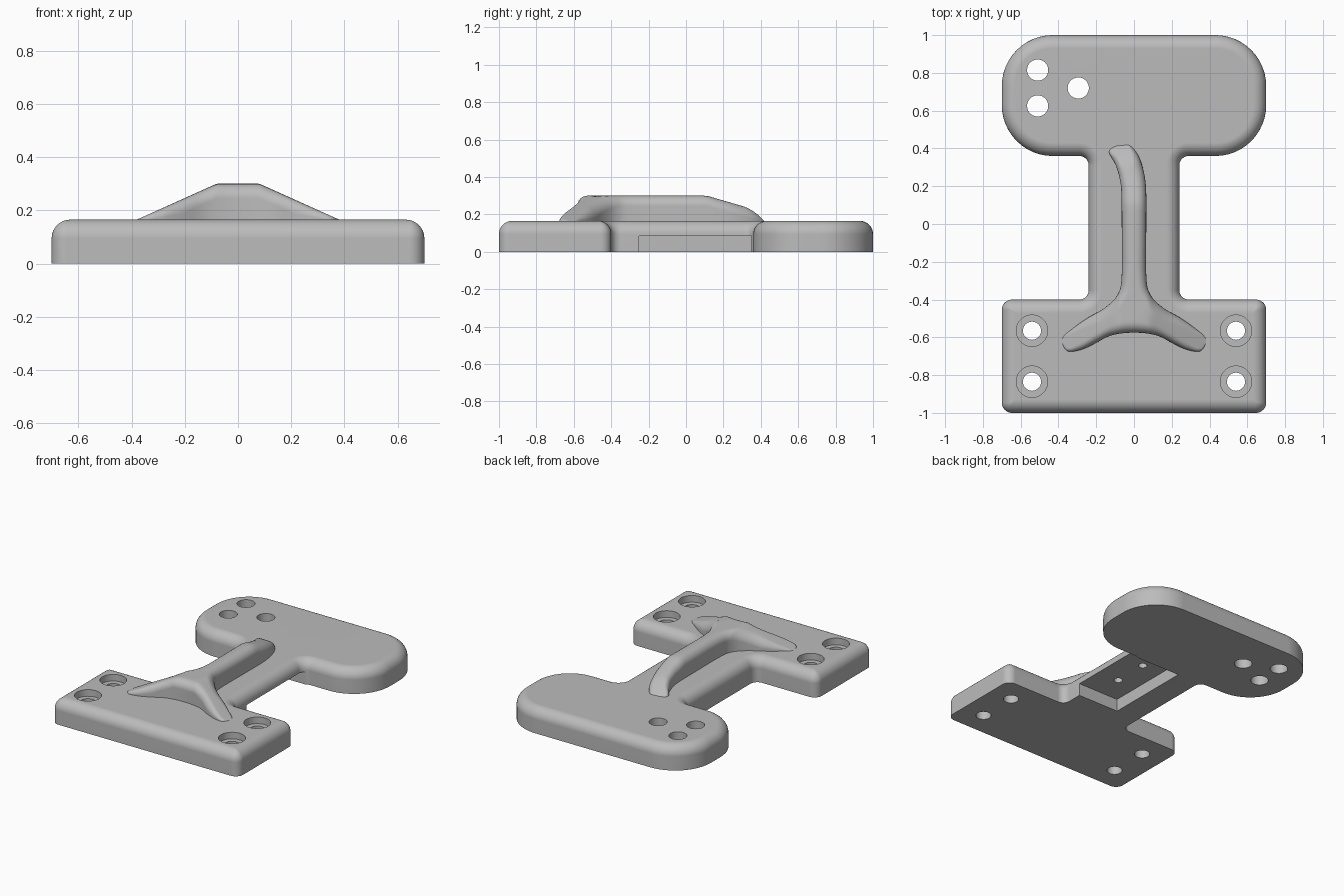
import bpy
import bmesh
import math
from mathutils import Vector

cube = bpy.data.objects.get("Cube")
if cube:
    bpy.data.objects.remove(cube, do_unlink=True)

# Single grey material
grey = bpy.data.materials.new("plain grey")
grey.use_nodes = True
colour = (0.5, 0.5, 0.5, 1.0)
grey.diffuse_color = colour
grey.node_tree.nodes["Principled BSDF"].inputs["Base Color"].default_value = colour

PLATE_TOP = 0.165
EDGE_RADIUS = 0.07


def make_object(name, bm):
    bmesh.ops.remove_doubles(bm, verts=bm.verts, dist=0.0002)
    bmesh.ops.recalc_face_normals(bm, faces=bm.faces)
    mesh = bpy.data.meshes.new(name)
    bm.to_mesh(mesh)
    bm.free()
    mesh.materials.append(grey)
    obj = bpy.data.objects.new(name, mesh)
    bpy.context.collection.objects.link(obj)
    return obj


def select_only(obj):
    bpy.ops.object.select_all(action='DESELECT')
    obj.select_set(True)
    bpy.context.view_layer.objects.active = obj


def smooth(obj, angle):
    select_only(obj)
    bpy.ops.object.shade_smooth_by_angle(angle=math.radians(angle))
    weighted = obj.modifiers.new("weighted normals", 'WEIGHTED_NORMAL')
    weighted.keep_sharp = True


def bridge(bm, ring_a, ring_b):
    count = len(ring_a)
    for i in range(count):
        j = (i + 1) % count
        bm.faces.new((ring_a[i], ring_a[j], ring_b[j], ring_b[i]))


def rounded_outline(corners, inset, steps=12):
    """Right-angled outline with rounded corners, moved inward by inset."""
    points = []
    for i, (x, y, radius) in enumerate(corners):
        here = Vector((x, y))
        before = Vector(corners[i - 1][:2])
        after = Vector(corners[(i + 1) % len(corners)][:2])
        e0, e1 = (here - before).normalized(), (after - here).normalized()
        convex = e0.x * e1.y - e0.y * e1.x > 0
        r = max(0.004, radius - inset) if convex else radius + inset
        here += inset * Vector((-e0.y - e1.y, e0.x + e1.x))
        centre = here + (e1 - e0) * r
        for k in range(steps + 1):
            t = math.pi / 2 * k / steps
            points.append(centre + r * (e0 * math.sin(t) - e1 * math.cos(t)))
    return points


# Plate: mounting base, neck and rounded paddle in one outline
half = [(0.7, -1, 0.055), (0.7, -0.4, 0.055), (0.24, -0.4, 0.05),
        (0.24, 0.36, 0.05), (0.7, 0.36, 0.27), (0.7, 1, 0.27)]
corners = half + [(-x, y, r) for x, y, r in reversed(half)]
levels = [(0, 0)]
for k in range(9):
    a = math.pi / 2 * k / 8
    levels.append((EDGE_RADIUS * (1 - math.cos(a)),
                   PLATE_TOP - EDGE_RADIUS * (1 - math.sin(a))))
bm = bmesh.new()
rings = [[bm.verts.new((p.x, p.y, z)) for p in rounded_outline(corners, d)]
         for d, z in levels]
for lower, upper in zip(rings, rings[1:]):
    bridge(bm, lower, upper)
bm.faces.new(rings[0])
bm.faces.new(rings[-1])
plate = make_object("mounting_plate", bm)


# Holes and underside pocket
def cut(cutter):
    cutter.hide_render = True
    mod = plate.modifiers.new("cut", 'BOOLEAN')
    mod.operation = 'DIFFERENCE'
    mod.solver = 'EXACT'
    mod.object = cutter
    select_only(plate)
    bpy.ops.object.modifier_apply(modifier=mod.name)
    bpy.data.objects.remove(cutter, do_unlink=True)


def cut_hole(x, y, radius, low, high):
    bpy.ops.mesh.primitive_cylinder_add(vertices=40, radius=radius, depth=high - low,
                                        location=(x, y, (low + high) / 2))
    cut(bpy.context.object)


# pocket open to one side of the neck
bpy.ops.mesh.primitive_cube_add(size=1, location=(0.13, 0.05, 0.0))
pocket = bpy.context.object
pocket.scale = (0.4, 0.6, 0.17)
cut(pocket)
for y in (-0.06, 0.18):
    cut_hole(0.08, y, 0.027, 0.05, 0.14)

# counterbored screw holes in the base
for x in (-0.54, 0.54):
    for y in (-0.565, -0.835):
        cut_hole(x, y, 0.083, PLATE_TOP - 0.045, 0.3)
        cut_hole(x, y, 0.048, -0.1, 0.3)

# plain holes in the paddle
for x, y in ((-0.51, 0.815), (-0.51, 0.625), (-0.295, 0.72)):
    cut_hole(x, y, 0.056, -0.1, 0.3)
smooth(plate, 30)


# Ridge: forked at the front, with a tail that bends aside at the back
def ridge_top(p):
    z = 0.3 - 0.45 * max(0, abs(p.x) - 0.08)
    z -= 0.29 * max(0, p.y - 0.11)
    return z - 3.2 * max(0, p.y - 0.3) ** 2


# each entry: point on the outline, matching point on the crest
crest = [(0, -0.5), (0.11, -0.515), (0.21, -0.56), (0.3, -0.605), (0.36, -0.635)]
arm_front = [(0, -0.575), (0.12, -0.59), (0.22, -0.64), (0.29, -0.668), (0.355, -0.672)]
arm_back = [(0.085, -0.37), (0.15, -0.44), (0.25, -0.5), (0.32, -0.55), (0.385, -0.61)]
arm = list(zip(arm_front, crest)) + list(zip(arm_back, crest))[::-1]

tail_crest = [(0, -0.3), (0, 0), (-0.003, 0.18), (-0.03, 0.28), (-0.065, 0.34), (-0.1, 0.39)]
tail_right = [(0.065, -0.27), (0.065, 0), (0.063, 0.2), (0.04, 0.32), (0, 0.395), (-0.06, 0.435)]
tail_left = [(-0.065, -0.27), (-0.065, 0), (-0.067, 0.17), (-0.078, 0.25), (-0.1, 0.32), (-0.132, 0.39)]
tail = list(zip(tail_right, tail_crest)) + list(zip(tail_left, tail_crest))[::-1]

other_arm = [((-p[0], p[1]), (-c[0], c[1])) for p, c in arm[:0:-1]]
stations = [(Vector(p), Vector(c)) for p, c in arm + tail + other_arm]


def spline(a, b, c, d, t):
    return 0.5 * (2 * b + (c - a) * t + (2 * a - 5 * b + 4 * c - d) * t ** 2
                  + (3 * b - a - 3 * c + d) * t ** 3)


bm = bmesh.new()
sections = []
count = len(stations)
for i in range(count):
    a, b, c, d = (stations[(i + k) % count] for k in (-1, 0, 1, 2))
    for step in range(6):
        t = step / 6
        edge = spline(a[0], b[0], c[0], d[0], t)
        middle = b[1].lerp(c[1], t)
        inward = middle - edge
        r = min(0.055, 0.85 * inward.length,
                max(0.005, 0.6 * (ridge_top(edge) - 0.15)))
        inward.normalize()
        section = [(edge.x, edge.y, 0.12)]
        for k in range(7):
            angle = math.pi / 2 * k / 6
            p = edge + inward * r * (1 - math.cos(angle))
            section.append((p.x, p.y, max(0.13, ridge_top(p) - r * (1 - math.sin(angle)))))
        section.append((middle.x, middle.y, max(0.13, ridge_top(middle))))
        sections.append([bm.verts.new(co) for co in section])
loops = list(zip(*sections))
for lower, upper in zip(loops, loops[1:]):
    bridge(bm, lower, upper)
bm.faces.new(loops[0])
ridge = make_object("forked_ridge", bm)
smooth(ridge, 40)
